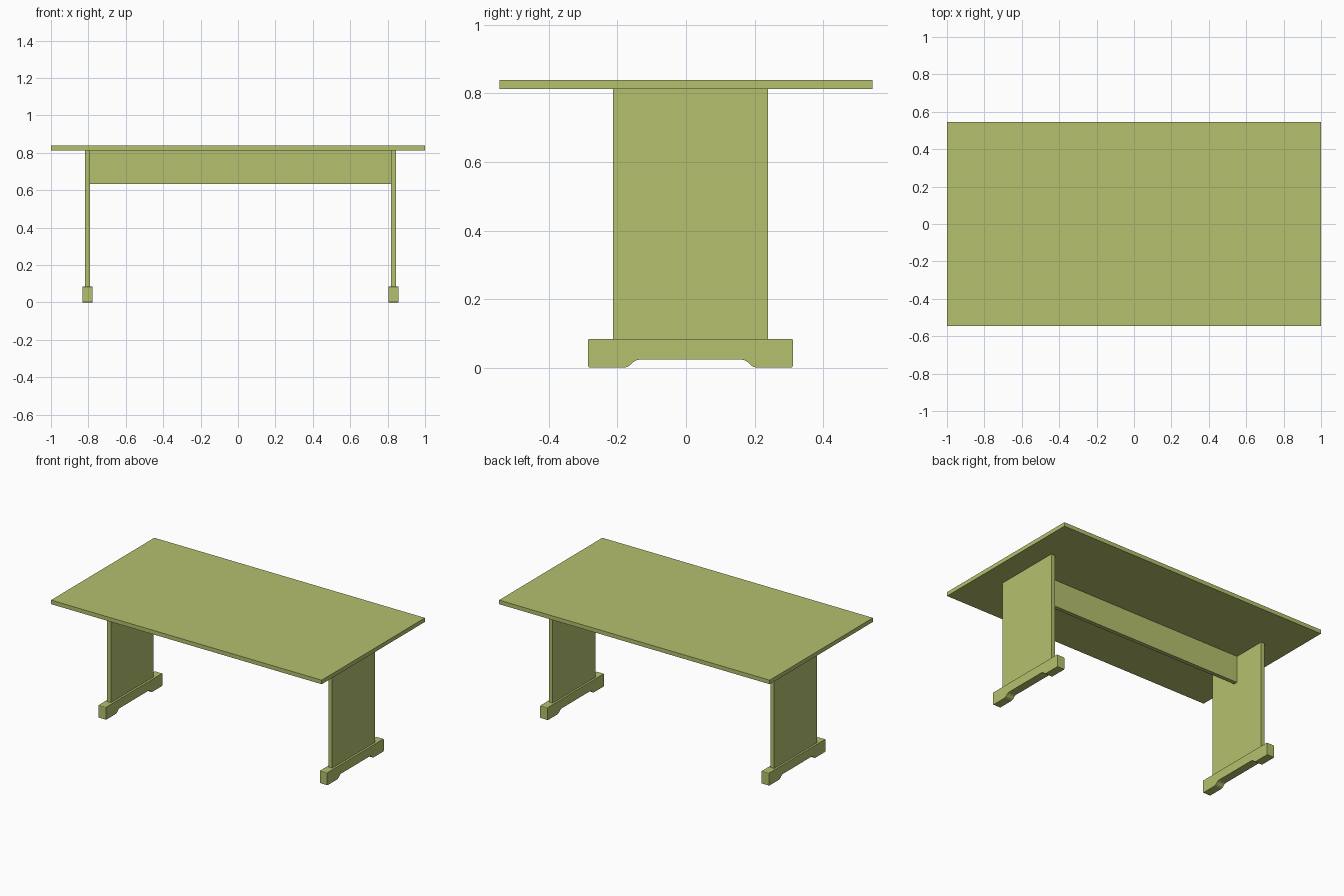
import bpy
import bmesh

cube = bpy.data.objects.get("Cube")
if cube:
    bpy.data.objects.remove(cube, do_unlink=True)

# Single painted colour
COLOUR = (0.46, 0.53, 0.155, 1.0)
paint = bpy.data.materials.new("olive_green")
paint.use_nodes = True
paint.diffuse_color = COLOUR
paint.node_tree.nodes["Principled BSDF"].inputs["Base Color"].default_value = COLOUR


def finish(name, bm):
    bmesh.ops.recalc_face_normals(bm, faces=bm.faces)
    mesh = bpy.data.meshes.new(name)
    bm.to_mesh(mesh)
    bm.free()
    mesh.materials.append(paint)
    obj = bpy.data.objects.new(name, mesh)
    bpy.context.collection.objects.link(obj)
    return obj


def box(name, x, y, z):
    """Box from (low, high) ranges on each axis."""
    bm = bmesh.new()
    bmesh.ops.create_cube(bm, size=1)
    for v in bm.verts:
        v.co = [r[0] + (c + 0.5) * (r[1] - r[0]) for c, r in zip(v.co, (x, y, z))]
    return finish(name, bm)


MID_Y = 0.013
FOOT_TOP = 0.084
TOP_UNDER = 0.813


def foot(name, x0, x1):
    """Sled foot: side profile with a relieved underside, extruded across x."""
    half = [(0.160, 0.023), (0.183, 0), (0.299, 0), (0.299, FOOT_TOP)]
    profile = half + [(-y, z) for y, z in reversed(half)]
    bm = bmesh.new()
    face = bm.faces.new([bm.verts.new((x0, MID_Y + y, z)) for y, z in profile])
    ext = bmesh.ops.extrude_face_region(bm, geom=[face])
    for v in ext["geom"]:
        if isinstance(v, bmesh.types.BMVert):
            v.co.x = x1

    def round_edges(test, radius, segments):
        edges = [e for e in bm.edges
                 if abs(e.verts[0].co.x - e.verts[1].co.x) > 0.01
                 and test(abs(e.verts[0].co.y - MID_Y))]
        bmesh.ops.bevel(bm, geom=edges, offset=radius, segments=segments,
                        profile=0.5, affect='EDGES')

    # Soft outer corners, then the curved shoulders of the relief
    round_edges(lambda y: y > 0.29, 0.005, 2)
    round_edges(lambda y: y < 0.19, 0.011, 3)
    return finish(name, bm)


# Table top
box("table_top", (-1, 1), (-0.545, 0.545), (TOP_UNDER, 0.84))

# End panels and feet
for side, x in (("right", -0.818), ("left", 0.818)):
    box(side + "_end_panel", (x, x + 0.027), (-0.213, 0.239), (FOOT_TOP, TOP_UNDER))
    foot(side + "_foot", x - 0.013, x + 0.041)

# Stretcher beam under the top
box("stretcher_beam", (-0.791, 0.818), (-0.012, 0.015), (0.634, TOP_UNDER))
